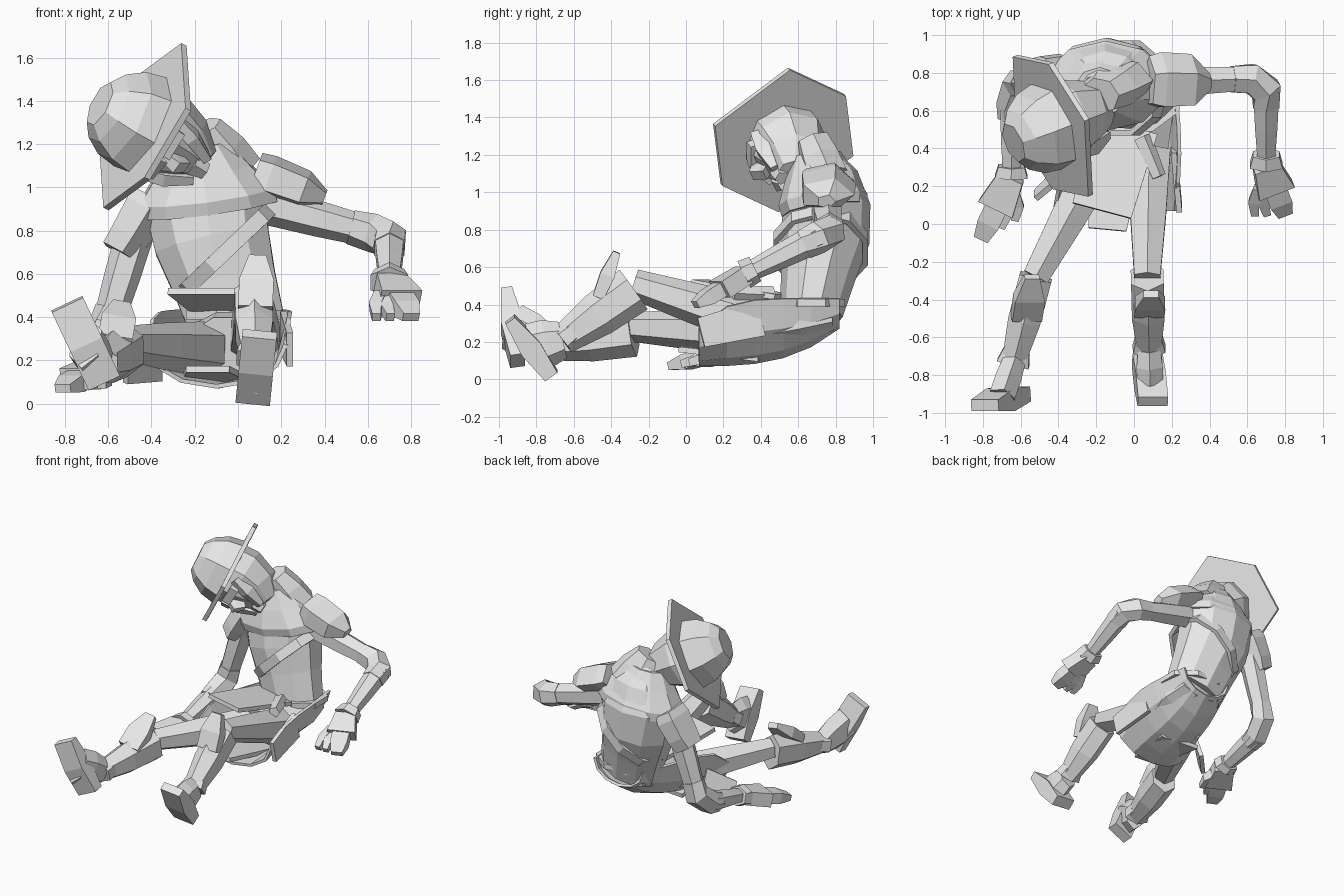
import bpy, bmesh, math
from mathutils import Vector

if "Cube" in bpy.data.objects:
    bpy.data.objects.remove(bpy.data.objects["Cube"])

ACROSS, BACK, UP = Vector((1, 0, 0)), Vector((0, 1, 0)), Vector((0, 0, 1))

grey = bpy.data.materials.new("plain_grey")
grey.use_nodes = True
grey.diffuse_color = (.8, .8, .8, 1)
grey.node_tree.nodes["Principled BSDF"].inputs["Base Color"].default_value = grey.diffuse_color


def at(x, y, z):
    return Vector((x, y, z))


def skin(name, rings, wrap=True, closed=False, caps=True):
    """Join rings of points with flat faces; wrap closes each ring, closed joins the ends."""
    mesh_data = bmesh.new()
    rows = [[mesh_data.verts.new(point) for point in ring] for ring in rings]
    pairs = list(zip(rows, rows[1:]))
    if closed:
        pairs.append((rows[-1], rows[0]))
    elif caps:
        mesh_data.faces.new(rows[0])
        mesh_data.faces.new(rows[-1])
    for near, far in pairs:
        count = len(near)
        for j in range(count if wrap else count - 1):
            following = (j + 1) % count
            mesh_data.faces.new((near[j], near[following], far[following], far[j]))
    bmesh.ops.recalc_face_normals(mesh_data, faces=mesh_data.faces)
    mesh = bpy.data.meshes.new(name)
    mesh_data.to_mesh(mesh)
    mesh_data.free()
    mesh.materials.append(grey)
    part = bpy.data.objects.new(name, mesh)
    bpy.context.collection.objects.link(part)
    return part


def loft(name, sections, sides=6, up=UP, closed=False):
    """Faceted skin through sections of centre, half width and optional half height."""
    centres = [section[0] for section in sections]
    last = len(centres) - 1
    # Square sections reach their full half width at the flats
    fit = 1 / math.cos(math.pi / sides) if sides % 4 == 0 else 1
    rings = []
    for i, section in enumerate(sections):
        if closed:
            along = centres[(i + 1) % len(centres)] - centres[i - 1]
        else:
            along = centres[min(i + 1, last)] - centres[max(i - 1, 0)]
        across = along.cross(up).normalized()
        over = across.cross(along).normalized()
        ring = []
        for j in range(sides):
            angle = math.tau * (j + .5) / sides
            offset = across * math.cos(angle) * section[1] + over * math.sin(angle) * section[-1]
            ring.append(centres[i] + offset * fit)
        rings.append(ring)
    skin(name, rings, closed=closed)


def limb(name, start, end, thick, thin, sides=6, up=UP):
    middle = (thick + thin) * .52
    loft(name, [(start, thick), (start.lerp(end, .5), middle), (end, thin)], sides, up)


def cuff(name, start, end, narrow, wide):
    loft(name, [(start.lerp(end, .85), narrow, narrow * .9), (end, wide, wide * .8)])


def panel(name, start, end, width, end_width, up=UP):
    loft(name, [(start, width, .015), (end, end_width, .015)], 4, up)


def hand(side, wrist, tip, spread):
    knuckle = wrist.lerp(tip, .5)
    loft(side + "_palm", [(wrist, .07, .05), (knuckle, .1, .05)], 4)
    loft(side + "_fingers", [(knuckle, .06, .04), (knuckle.lerp(tip, .5), .06, .04), (tip, .04, .02)], 4)
    for finger, reach in (("index", .6), ("thumb", 1)):
        root = wrist.lerp(knuckle, .9) + spread * reach * .5
        end = tip + spread * reach
        bend = root.lerp(end, .5) + spread * .1
        loft(f"{side}_{finger}", [(root, .03, .04), (bend, .03), (end, .02)], 4)


def arm(side, shoulder, elbow, bend, wrist, up):
    limb(side + "_upper_arm", shoulder, elbow, .09, .07, up=up)
    loft(side + "_elbow", [(shoulder.lerp(elbow, .8), .08), (elbow, .09),
                           (bend, .09), (bend.lerp(wrist, .2), .08)], up=up)
    limb(side + "_forearm", bend, wrist, .08, .05)
    cuff(side + "_cuff", bend, wrist, .08, .1)


def pauldron(side, inner, outer, tip):
    loft(side + "_pauldron", [(inner, .14, .1), (inner.lerp(outer, .2), .16, .11),
                              (inner.lerp(outer, .7), .15, .1), (outer, tip, tip * .8)], 5)


def leg(side, hip, knee, ankle, heel, toe, plate_low, plate_high):
    limb(side + "_thigh", hip, knee, .13, .08)
    top = knee - UP * .03
    loft(side + "_boot", [(top, .1, .13), (top.lerp(ankle, .5), .1, .12), (ankle, .07, .08)])
    cuff(side + "_ankle_cuff", knee, ankle, .08, .1)
    middle = heel.lerp(toe, .5)
    loft(side + "_foot", [(ankle, .07, .1), (ankle.lerp(middle, .5), .08, .13), (middle, .08, .13)])
    loft(side + "_sole", [(heel, .08, .04), (middle, .08, .06), (toe, .08, .03)], 4, BACK)
    # Pointed guard rising over the boot top
    loft(side + "_knee_plate", [(plate_low, .08, .03), (plate_low.lerp(plate_high, .5), .08, .04),
                                (plate_high, .04, .02)], 4, BACK)


# Torso, shoulder mantle, collar and belt
waist, chest = at(0, .67, .36), at(-.15, .76, .85)
shoulders, neck = at(-.15, .75, 1.08), at(-.18, .7, 1.2)
loft("torso", [(waist, .23, .17), (waist.lerp(chest, .4), .25, .2), (waist.lerp(chest, .8), .28, .24),
               (chest.lerp(shoulders, .4), .3, .23), (shoulders, .2, .17), (neck, .1)], 10, BACK)
rim = at(-.14, .74, .9)
loft("mantle", [(rim, .34, .23), (rim.lerp(neck, .2), .33, .24),
                (rim.lerp(neck, .6), .23, .19), (neck, .14, .13)], 10, BACK)
collar_base, collar_top = at(-.08, .76, 1.05), at(-.18, .68, 1.27)
loft("collar", [(collar_base, .2, .13), (collar_base.lerp(collar_top, .5), .17, .12),
                (collar_top, .11, .1)], 7, BACK)
loft("belt", [(waist + UP * .03, .24, .18), (waist + UP * .07, .24, .18)], 8, BACK)

# Slanted strap running round the torso
strap = []
for step in range(10):
    turn = math.tau * step / 10
    point = at(-.06, .72, .7) + at(.21, 0, .2) * math.cos(turn) + BACK * .25 * math.sin(turn)
    strap.append((point, .015, .035))
loft("chest_strap", strap, 4, at(1, 0, -1), True)

# Coat skirt: an open bowl under the hips, widening towards the lap
bowl = []
for step in range(6):
    t = step / 5
    top = .43 - .16 * t ** 6
    bottom = .07 + .2 * (1 - t) ** 3
    half = .21 + .12 * t + .03 * math.sin(math.pi * t)
    arc = []
    for j in range(7):
        turn = math.pi * j / 6
        arc.append(at(half * math.cos(turn) - .1 * t, .82 - .75 * t, top - (top - bottom) * math.sin(turn)))
    bowl.append(arc)
skirt = skin("coat_skirt", bowl, wrap=False, caps=False)
skirt.modifiers.new("cloth_thickness", "SOLIDIFY").thickness = .02
loft("pelvis", [(at(0, .78, .34), .18, .08), (at(0, .62, .32), .21, .12), (at(-.03, .34, .27), .2, .13)], 8)

# Skirt points, front cloth, lap apron and hip pouch
panel("skirt_left", at(.21, .4, .33), at(.24, .08, .25), .1, .08, ACROSS)
panel("skirt_right", at(-.36, .3, .2), at(-.52, .15, .14), .1, .05, ACROSS)
panel("front_cloth", at(-.1, .4, .11), at(-.14, -.03, .16), .16, .1)
panel("apron", at(-.05, .52, .44), at(-.17, .07, .52), .18, .16)
limb("hip_pouch", at(.04, .46, .45), at(.13, .25, .46), .05, .04, 5)

# One raised leg, one low leg turned outwards
leg("left", at(.08, .38, .3), at(.07, -.28, .51), at(.08, -.66, .21), at(.07, -.72, .02), at(.1, -.94, .32),
    at(.08, -.47, .44), at(.09, -.37, .68))
leg("right", at(-.16, .38, .25), at(-.52, -.28, .28), at(-.64, -.74, .18), at(-.62, -.9, .1), at(-.79, -.96, .46),
    at(-.57, -.5, .29), at(-.54, -.28, .46))

# One arm held out to the side, one hanging to the ground
left_wrist, right_wrist = at(.7, .31, .56), at(-.65, .25, .16)
arm("left", at(.12, .75, .92), at(.62, .77, .79), at(.7, .71, .76), left_wrist, UP)
arm("right", at(-.46, .76, .84), at(-.61, .74, .34), at(-.64, .63, .25), right_wrist, ACROSS)
hand("left", left_wrist, at(.8, .05, .4), ACROSS * -.16)
hand("right", right_wrist, at(-.81, -.08, .07), at(.18, .1, .02))
pauldron("left", at(.08, .75, 1.07), at(.4, .75, .95), .05)
pauldron("right", at(-.4, .77, .95), at(-.55, .75, .7), .12)

# Head and hat share a tilted frame: crown axis, face direction and head side
centre = at(-.43, .52, 1.28)
axis = at(-.83, -.36, .42).normalized()
face = at(.1, -.86, -.5).normalized()
side = face.cross(axis)


def on_head(sideways, forward, upward):
    return centre + side * sideways + face * forward + axis * upward


# Uneven six-cornered brim laid out from opposite spokes
tip, rear, front = at(.18, .03, .38), at(-.01, .33, .24), at(.2, -.37, .08)
spokes = (tip, rear, -front, -tip, -rear, front)
skin("hat_brim", [[centre + spoke + axis * lift for spoke in spokes] for lift in (-.015, .015)])
dome = []
for t in (0, .45, .8, 1):
    dome.append((on_head(0, 0, .25 * t), .25 * math.sqrt(1 - .8 * t * t)))
loft("hat_crown", dome, 7, face)

# Head narrowing to the chin, with simple facial features
loft("head", [(on_head(0, 0, .02), .2), (on_head(0, 0, -.1), .2),
              (on_head(0, .02, -.23), .15, .16), (on_head(0, .07, -.33), .07, .08)], 8, face)
loft("nose", [(on_head(0, .19, -.07), .02), (on_head(0, .22, -.14), .03, .04),
              (on_head(0, .18, -.19), .03)], 4, face)
loft("chin", [(on_head(0, .13, -.25), .06, .05), (on_head(0, .14, -.32), .04)], 5, face)
for label, sign in (("left", -1), ("right", 1)):
    loft(label + "_brow", [(on_head(0, .2, -.07), .03, .04), (on_head(sign * .13, .16, -.08), .03)], 4, face)
    loft(label + "_cheek", [(on_head(sign * .15, .1, -.06), .03, .05), (on_head(sign * .12, .14, -.17), .03, .04),
                            (on_head(sign * .06, .15, -.29), .02)], 4, face)
